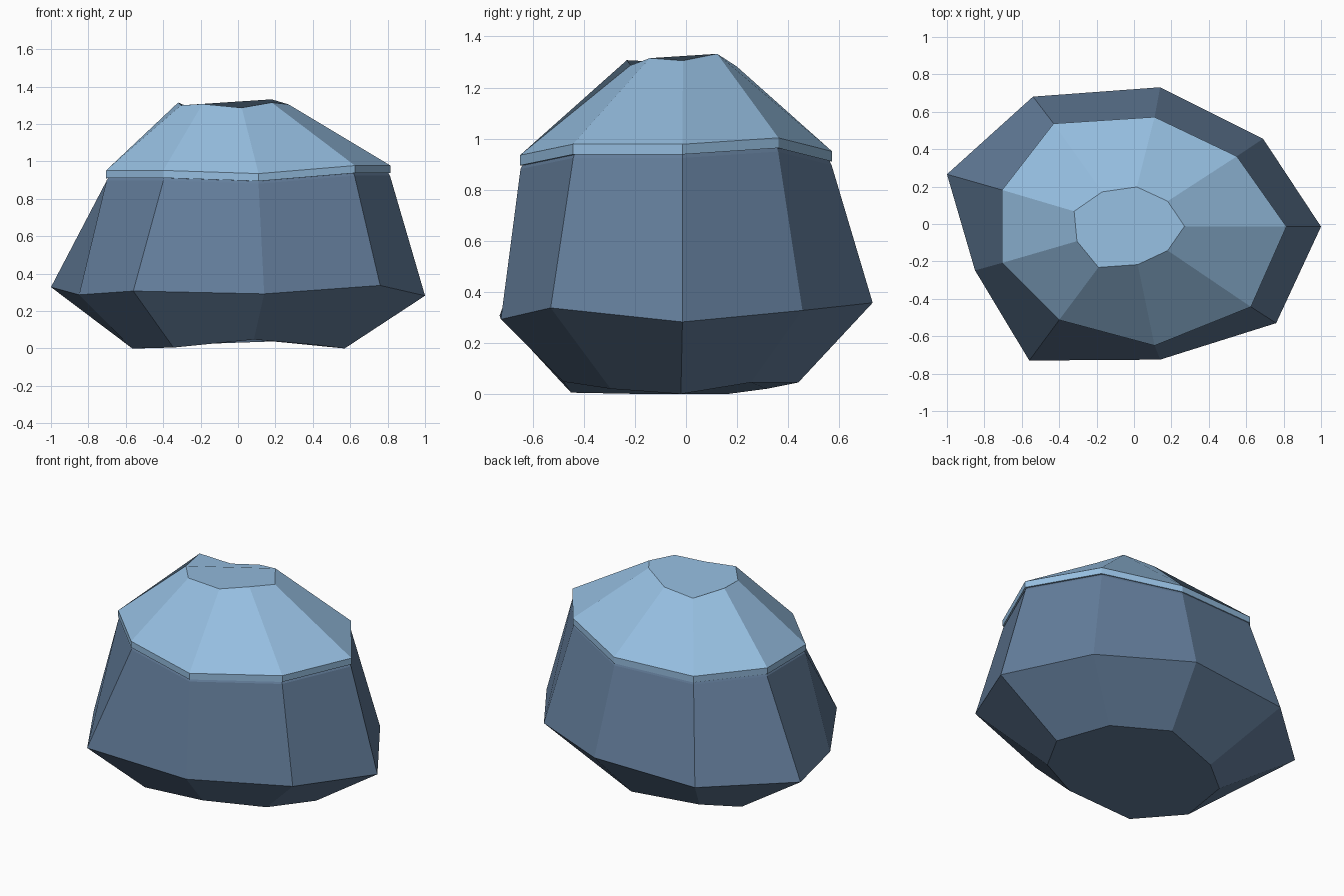
import bpy, bmesh
from mathutils import Vector

if "Cube" in bpy.data.objects:
    bpy.data.objects.remove(bpy.data.objects["Cube"])


def material(name, rgb):
    m = bpy.data.materials.new(name)
    m.diffuse_color = (*rgb, 1)
    m.use_nodes = True
    m.node_tree.nodes["Principled BSDF"].inputs["Base Color"].default_value = m.diffuse_color
    return m


def loft(name, rings, mat):
    """Join matching rings of points with flat quads and close both ends."""
    bm = bmesh.new()
    loops = [[bm.verts.new(p) for p in ring] for ring in rings]
    n = len(loops[0])
    for low, high in zip(loops, loops[1:]):
        for i in range(n):
            j = (i + 1) % n
            # starting at low[j] folds each quad outward along its diagonal
            bm.faces.new((low[j], high[j], high[i], low[i]))
    bm.faces.new(loops[0][::-1])
    bm.faces.new(loops[-1])
    mesh = bpy.data.meshes.new(name)
    bm.to_mesh(mesh)
    bm.free()
    mesh.materials.append(mat)
    obj = bpy.data.objects.new(name, mesh)
    bpy.context.collection.objects.link(obj)
    return obj


def shifted(ring, dz, scale=1.0):
    return [Vector((x * scale, y * scale, z + dz)) for x, y, z in ring]


# Irregular nine-sided rings, counter-clockwise from the right
base = [(.57, -.02, 0), (.40, .255, .045), (.08, .44, .045), (-.316, .315, .02), (-.51, .165, 0),
        (-.565, -.185, 0), (-.345, -.45, .005), (.085, -.48, .048), (.41, -.295, .02)]
waist = [(1.0, -.014, .282), (.69, .456, .327), (.14, .731, .357), (-.54, .681, .328), (-1.0, .266, .328),
         (-.85, -.248, .287), (-.56, -.73, .307), (.14, -.725, .292), (.76, -.53, .337)]
rim = [(.815, -.014, .938), (.55, .362, .963), (.11, .572, .91), (-.43, .537, .918), (-.705, .182, .91),
       (-.705, -.208, .912), (-.40, -.513, .912), (.11, -.65, .895), (.625, -.443, .938)]
crown = [(.27, -.012, 1.305), (.18, .122, 1.332), (.015, .198, 1.283), (-.17, .172, 1.25), (-.32, .068, 1.315),
         (-.305, -.092, 1.3), (-.19, -.232, 1.307), (.02, -.217, 1.287), (.18, -.142, 1.315)]

stone = material("slate blue stone", (.125, .205, .325))
ice = material("pale blue ice", (.30, .51, .74))

# Boulder with a narrow recessed neck under the cap
loft("boulder", [base, waist, shifted(rim, -.014, .997), shifted(rim, .004, .982)], stone)
# Faceted cap with a thin vertical edge
loft("cap", [rim, shifted(rim, .04), crown], ice)
